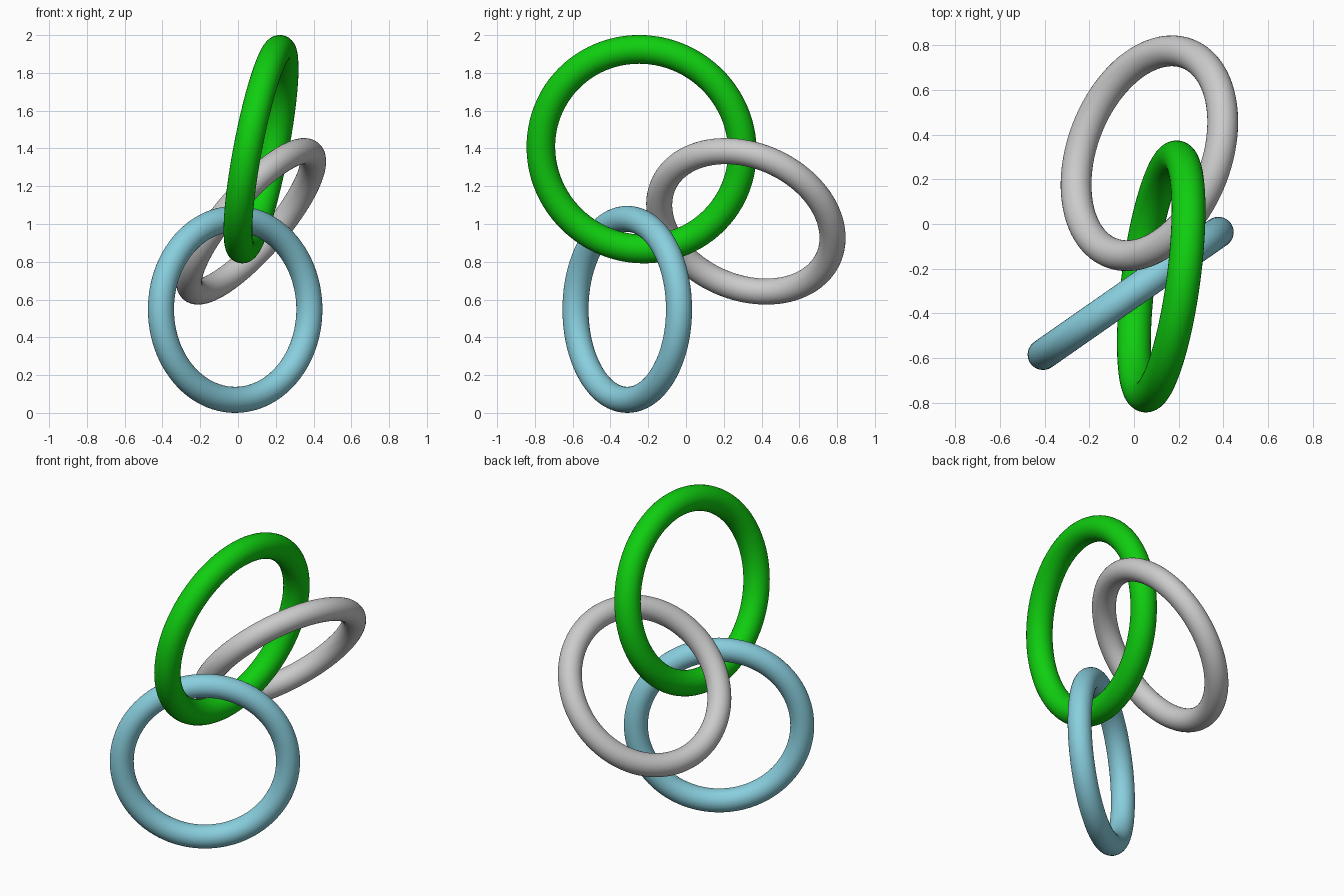
import bpy
from mathutils import Vector

if "Cube" in bpy.data.objects:
    bpy.data.objects.remove(bpy.data.objects["Cube"])


def ring(name, centre, normal, major, minor, colour):
    """Smooth round ring whose axis points along normal."""
    bpy.ops.mesh.primitive_torus_add(
        major_segments=96, minor_segments=32,
        major_radius=major, minor_radius=minor,
        location=centre,
        rotation=Vector(normal).to_track_quat('Z', 'Y').to_euler())
    obj = bpy.context.object
    obj.name = name
    bpy.ops.object.shade_smooth()
    mat = bpy.data.materials.new(name + "_colour")
    mat.diffuse_color = (*colour, 1)
    mat.use_nodes = True
    mat.node_tree.nodes["Principled BSDF"].inputs["Base Color"].default_value = mat.diffuse_color
    obj.data.materials.append(mat)
    return obj


# Large upper ring
ring("green_ring", (0.122, -0.235, 1.396), (0.974, -0.13, -0.187),
     0.538, 0.076, (0.005, 0.62, 0.005))
# Upright lower ring
ring("blue_ring", (-0.015, -0.311, 0.548), (0.572, -0.82, 0.0),
     0.479, 0.069, (0.25, 0.62, 0.73))
# Tilted side ring
ring("white_ring", (0.069, 0.317, 1.014), (0.726, -0.279, -0.628),
     0.478, 0.069, (0.76, 0.78, 0.78))
